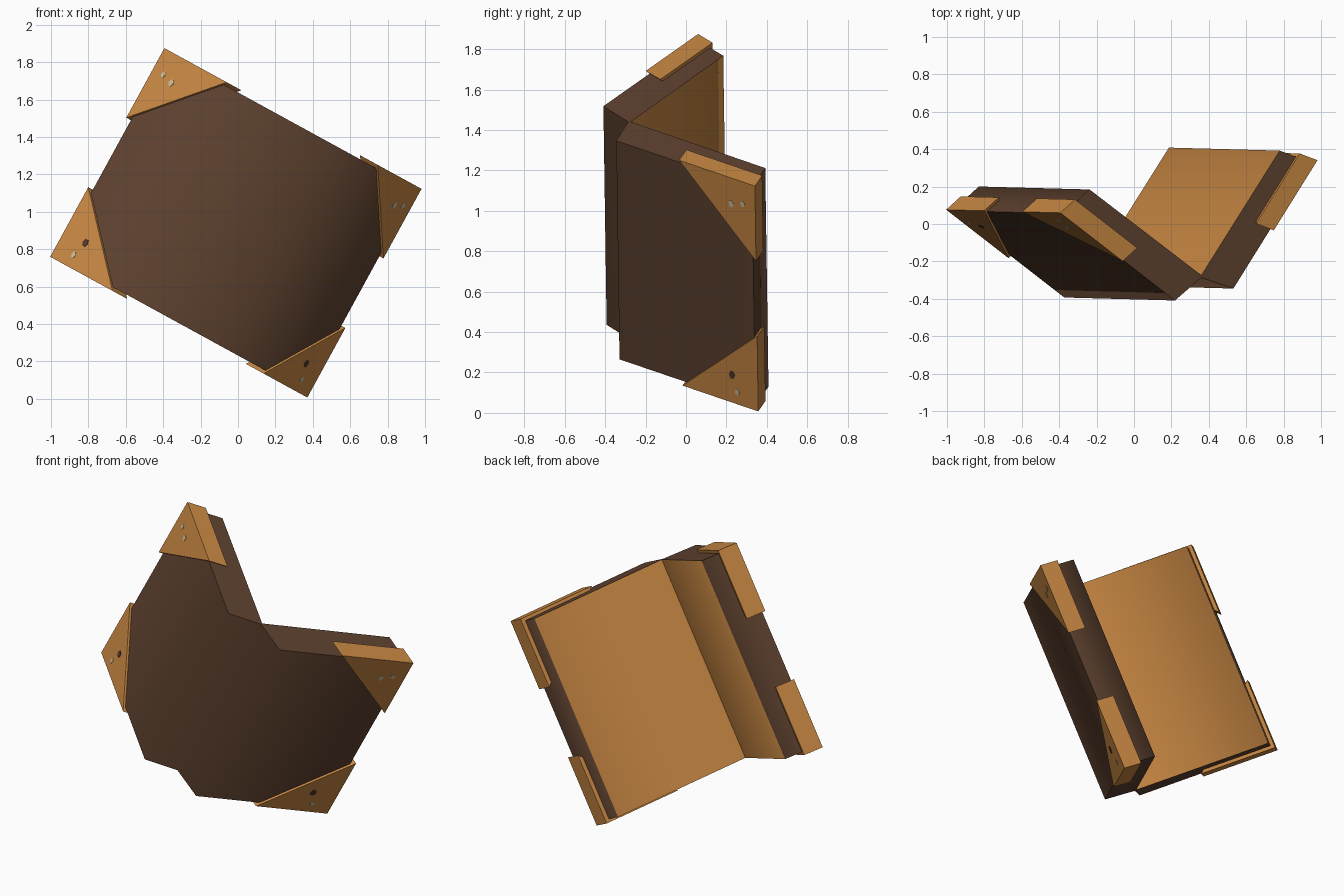
import bpy, bmesh, math
from mathutils import Vector

if "Cube" in bpy.data.objects:
    bpy.data.objects.remove(bpy.data.objects["Cube"])

# Colours
def mat(name, rgb):
    m = bpy.data.materials.new(name)
    m.diffuse_color = (*rgb, 1)
    m.use_nodes = True
    m.node_tree.nodes["Principled BSDF"].inputs["Base Color"].default_value = m.diffuse_color
    return m

BROWN = mat("brown leather", (0.115, 0.055, 0.029))
GOLD = mat("golden orange", (0.58, 0.245, 0.056))
PALE = mat("pale fleck", (0.60, 0.50, 0.32))
DARK = mat("dark fleck", (0.08, 0.04, 0.025))

# Book frame: "up" runs along the hinge, "across" over the covers
UP = Vector((0.48, -0.013, 0.877))
ACROSS = Vector((0.877, 0, -0.48))
CENTRE = Vector((0, 0, 0.935))
HINGE = (0.073, -0.272)
HALVES = {  # direction away from the hinge, outward normal
    "left": ((-0.826, 0.563), (-0.563, -0.826)),
    "right": ((0.579, 0.815), (0.815, -0.579)),
}
LENGTH, THICK, SKEW, HALF_H = 0.825, 0.197, 0.305, 0.617

def place(v, y, u):
    return CENTRE + ACROSS * v + Vector((0, y, 0)) + UP * u

def point(side, a, t, u):
    """Point on one half: a along the cover, t outward, u along the hinge."""
    d, n = HALVES[side]
    a += SKEW * t
    return place(HINGE[0] + d[0] * a + n[0] * t, HINGE[1] + d[1] * a + n[1] * t, u)

def make(name, verts, faces, mats, smooth=None):
    bm = bmesh.new()
    vs = [bm.verts.new(p) for p in verts]
    for idx, m in faces:
        bm.faces.new([vs[i] for i in idx]).material_index = m
    bmesh.ops.recalc_face_normals(bm, faces=bm.faces)
    me = bpy.data.meshes.new(name)
    bm.to_mesh(me)
    bm.free()
    for m in mats:
        me.materials.append(m)
    ob = bpy.data.objects.new(name, me)
    bpy.context.collection.objects.link(ob)
    if smooth:
        bpy.ops.object.select_all(action='DESELECT')
        ob.select_set(True)
        bpy.context.view_layer.objects.active = ob
        bpy.ops.object.shade_smooth_by_angle(angle=math.radians(smooth))
    return ob

# Open book: two slabs joined at a thin hinge, one closed profile
verts = []
for u in (-HALF_H, HALF_H):
    verts += [place(HINGE[0], HINGE[1] + 0.006, u),
              point("left", LENGTH, 0, u), point("left", LENGTH, THICK, u),
              point("left", 0, THICK, u),
              place(HINGE[0], HINGE[1] - 0.006, u),
              point("right", 0, THICK, u), point("right", LENGTH, THICK, u),
              point("right", LENGTH, 0, u)]
faces = []
for i in range(8):
    j = (i + 1) % 8
    faces.append(((i, j, j + 8, i + 8), 1 if i in (0, 7) else 0))  # inside is gold
for k in (0, 8):
    faces.append(((k, k + 1, k + 2, k + 3, k + 4), 0))
    faces.append(((k, k + 4, k + 5, k + 6, k + 7), 0))
make("open_book", verts, faces, [BROWN, GOLD], 80)

# Triangular metal corner caps
for side in HALVES:
    for end, label in ((1, "top"), (-1, "bottom")):
        far = 0.847
        tri = [(far, 0.636), (far - 0.46, 0.636), (far, 0.212)]
        verts = [point(side, a, t, end * u) for t in (0.10, 0.209) for a, u in tri]
        faces = [((0, 1, 2), 0), ((3, 4, 5), 0)]
        faces += [((i, (i + 1) % 3, (i + 1) % 3 + 3, i + 3), 0) for i in range(3)]
        make(f"{side}_{label}_corner_cap", verts, faces, [GOLD])

# Small worn flecks: thin hexagon plates on the caps
def fleck(name, side, a, u, r, m):
    ring = [(a + r * math.cos(k * math.pi / 3), u + 1.3 * r * math.sin(k * math.pi / 3))
            for k in range(6)]
    verts = [point(side, p, t, q) for t in (0.207, 0.211) for p, q in ring]
    faces = [(tuple(range(6)), 0), (tuple(range(6, 12)), 0)]
    faces += [((i, (i + 1) % 6, (i + 1) % 6 + 6, i + 6), 0) for i in range(6)]
    make(name, verts, faces, [m])

for side in HALVES:
    fleck(f"{side}_top_fleck_a", side, 0.77, 0.51, 0.014, PALE)
    fleck(f"{side}_top_fleck_b", side, 0.70, 0.49, 0.016, PALE)
    fleck(f"{side}_bottom_fleck_a", side, 0.72, -0.567, 0.014, PALE)
    fleck(f"{side}_bottom_fleck_b", side, 0.69, -0.48, 0.018, DARK)
